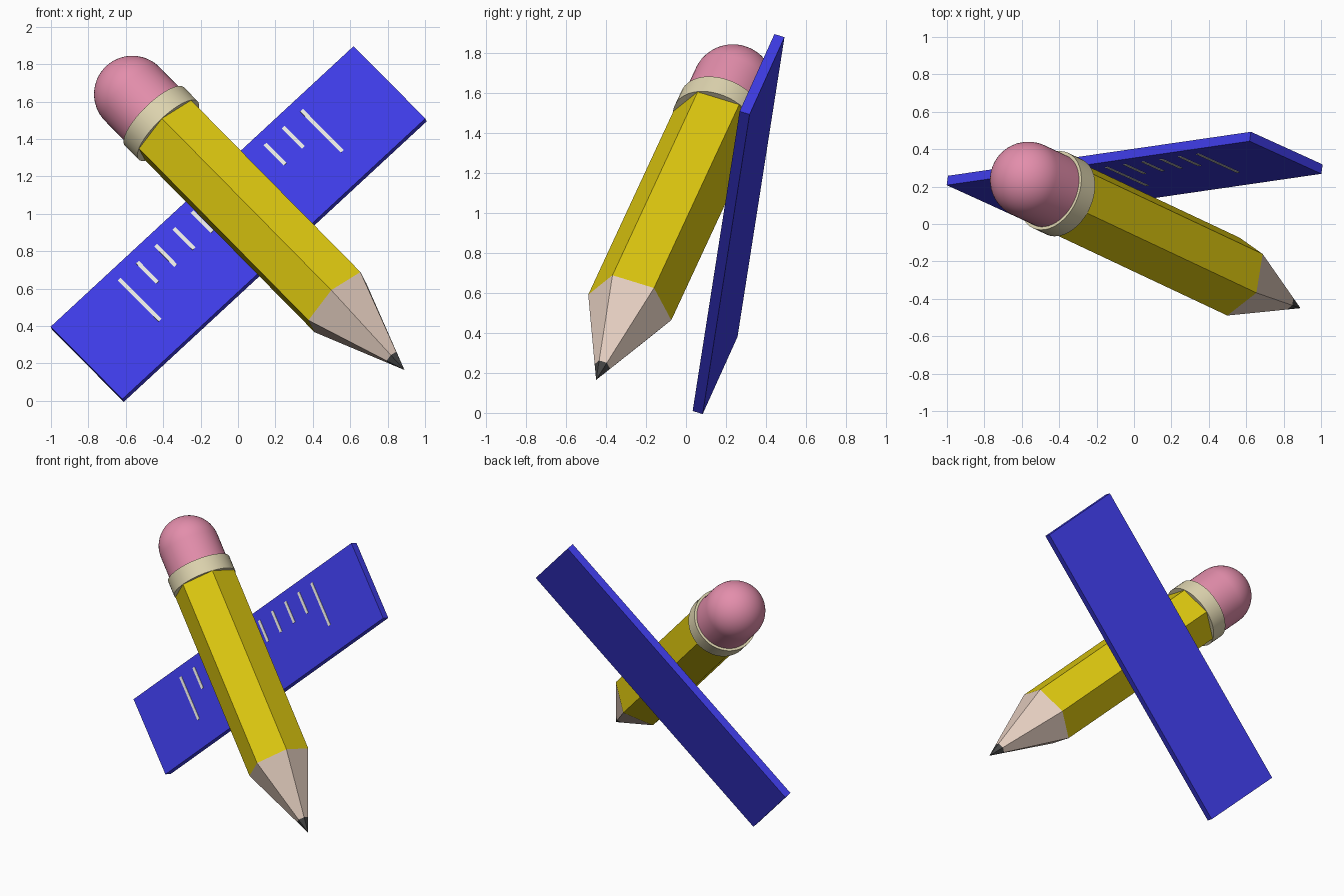
import bpy
import bmesh
from math import cos, sin, pi, radians
from mathutils import Matrix, Vector

if "Cube" in bpy.data.objects:
    bpy.data.objects.remove(bpy.data.objects["Cube"], do_unlink=True)


def material(name, r, g, b):
    mat = bpy.data.materials.new(name)
    mat.use_nodes = True
    mat.diffuse_color = (r, g, b, 1)
    shader = next(n for n in mat.node_tree.nodes if n.type == 'BSDF_PRINCIPLED')
    shader.inputs["Base Color"].default_value = (r, g, b, 1)
    return mat


yellow = material("yellow paint", .73, .58, .005)
blue = material("blue plastic", .048, .045, .79)
pink = material("pink rubber", .77, .27, .41)
wood = material("bare wood", .77, .61, .52)
cream = material("cream band", .73, .66, .43)
graphite = material("dark graphite", .054, .054, .054)
white = material("white marking", .8, .8, .76)


def frame(origin, main, side):
    """Matrix with its z axis along main and its x axis towards side."""
    z = Vector(main).normalized()
    x = Vector(side)
    x = (x - z * x.dot(z)).normalized()
    return Matrix.Translation(origin) @ Matrix((x, z.cross(x), z)).transposed().to_4x4()


def finish(name, bm, mat, matrix, smooth=False):
    bmesh.ops.recalc_face_normals(bm, faces=bm.faces)
    mesh = bpy.data.meshes.new(name)
    bm.to_mesh(mesh)
    bm.free()
    mesh.materials.append(mat)
    obj = bpy.data.objects.new(name, mesh)
    bpy.context.collection.objects.link(obj)
    obj.matrix_world = matrix
    if smooth:
        bpy.ops.object.select_all(action='DESELECT')
        obj.select_set(True)
        bpy.context.view_layer.objects.active = obj
        bpy.ops.object.shade_smooth_by_angle(angle=radians(35))
    return obj


def turned(name, sides, profile, mat, matrix, smooth=False):
    """Closed solid from (radius, height) rings; zero radius makes a point."""
    bm = bmesh.new()
    rings = []
    for radius, height in profile:
        count = sides if radius > 0 else 1
        rings.append([bm.verts.new((radius * cos(2 * pi * i / sides),
                                    radius * sin(2 * pi * i / sides), height))
                      for i in range(count)])
    for low, high in zip(rings, rings[1:]):
        for i in range(sides):
            j = (i + 1) % sides
            corners = [low[i % len(low)], low[j % len(low)],
                       high[j % len(high)], high[i % len(high)]]
            bm.faces.new(list(dict.fromkeys(corners)))
    for ring in (rings[0], rings[-1]):
        if len(ring) > 1:
            bm.faces.new(ring)
    return finish(name, bm, mat, matrix, smooth)


def add_box(bm, size, centre):
    bmesh.ops.create_cube(bm, size=1, matrix=Matrix.Translation(centre)
                          @ Matrix.Diagonal((*size, 1)))


# Pencil: local z runs from the point to the eraser
pencil = frame((.89, -.45, .165), (-1.455, .685, 1.475), (.12, -.085, .16))
R, CONE, LEAD = .22, .537, .1
lead_radius = R * LEAD / CONE
turned("pencil_point", 6, [(0, 0), (lead_radius, LEAD)], graphite, pencil)
turned("sharpened_wood", 6, [(lead_radius, LEAD), (R, CONE)], wood, pencil)
turned("pencil_body", 6, [(R, CONE), (R, 1.95)], yellow, pencil)
turned("eraser_band", 48, [(.222, 1.895), (.222, 2.005)], cream, pencil, True)

# Eraser: short cylinder with a round end
E = .205
dome = [(E * cos(pi * i / 32), 2.182 + E * sin(pi * i / 32)) for i in range(16)]
turned("eraser", 48, [(E, 1.96)] + dome + [(0, 2.182 + E)], pink, pencil, True)

# Ruler: local z points out of the marked face, x runs along its length
along, across = Vector((1.62, .235, 1.5)), Vector((-.38, .175, .39))
ruler = frame((0, .238, .953), along.cross(across), along)
length, width, depth = 2.22, .572, .053
bm = bmesh.new()
add_box(bm, (length, width, depth), (0, 0, -depth / 2))
finish("ruler", bm, blue, ruler)

# Ruler markings: long ones at both ends and in the middle
bm = bmesh.new()
for i in range(-5, 6):
    tick = .325 if i % 5 == 0 else .16
    add_box(bm, (.021, tick, .004), (i * .1336, .22 - tick / 2, .001))
finish("ruler_markings", bm, white, ruler)
